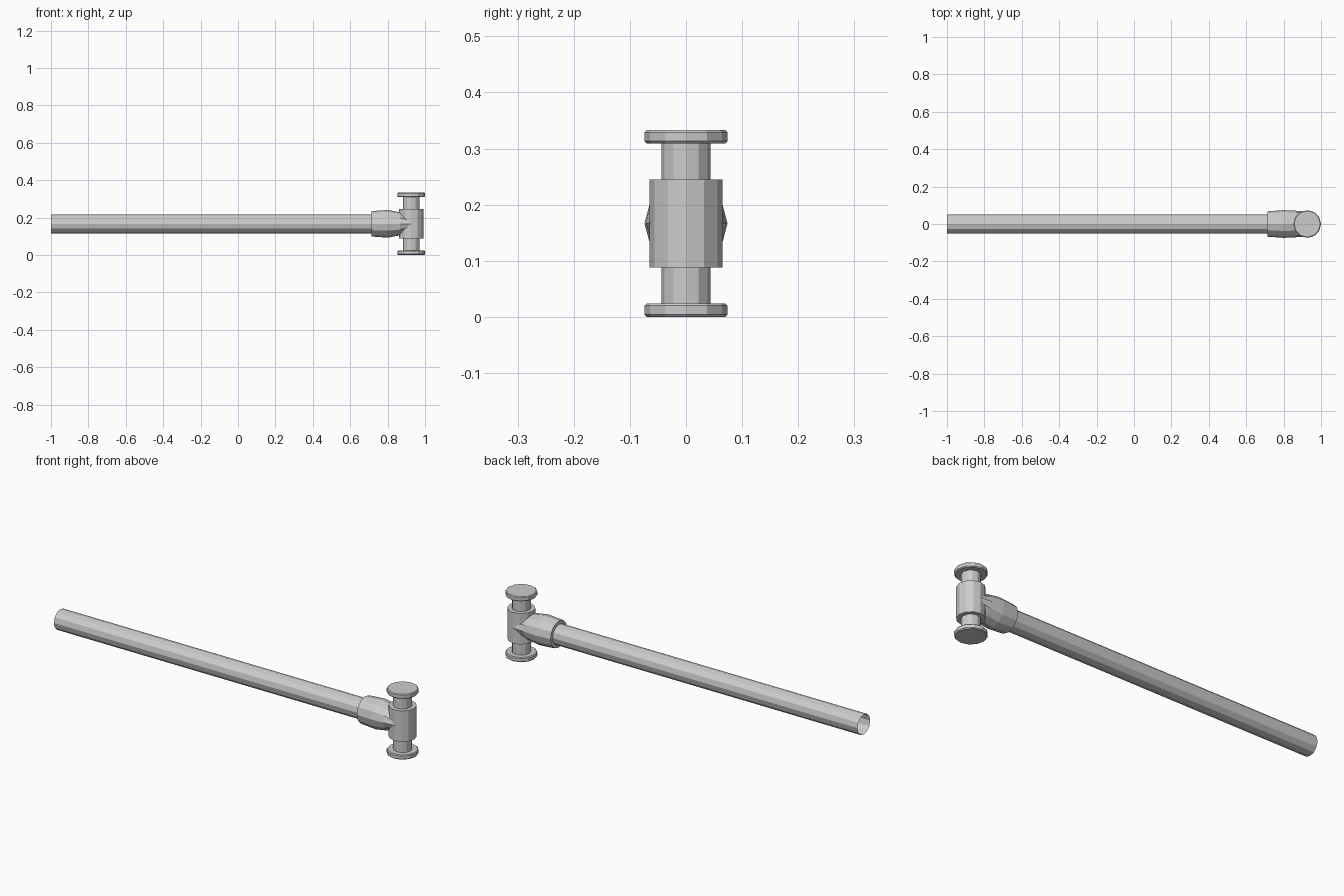
import bpy, bmesh, math

if "Cube" in bpy.data.objects:
    bpy.data.objects.remove(bpy.data.objects["Cube"])

SIDES = 12
HEAD_X, MID_Z = 0.926, 0.1665


def loft(name, rings, axis, cap_start=True, cap_end=True):
    """Skin 12-sided rings (position, radius_a, radius_b) along the x or z axis."""
    bm = bmesh.new()
    loops = []
    for pos, ra, rb in rings:
        loop = []
        for i in range(SIDES):
            t = 2 * math.pi * i / SIDES
            a, b = ra * math.cos(t), rb * math.sin(t)
            co = (pos, a, MID_Z + b) if axis == 'x' else (HEAD_X + a, b, pos)
            loop.append(bm.verts.new(co))
        loops.append(loop)
    for lo, hi in zip(loops, loops[1:]):
        for i in range(SIDES):
            j = (i + 1) % SIDES
            bm.faces.new((lo[i], lo[j], hi[j], hi[i]))
    if cap_start:
        bm.faces.new(loops[0][::-1])
    if cap_end:
        bm.faces.new(loops[-1])
    mesh = bpy.data.meshes.new(name)
    bm.to_mesh(mesh)
    bm.free()
    obj = bpy.data.objects.new(name, mesh)
    bpy.context.collection.objects.link(obj)
    return obj


def turned(profile):
    return [(p, r, r) for p, r in profile]


# Long handle tube, open at the far end
loft("handle", turned([(-1.0, 0.051), (0.74, 0.051)]), 'x', False, False)

# Barrel-shaped socket that pinches into the head
loft("socket", [(0.715, 0.068, 0.068), (0.80, 0.074, 0.074),
                (0.865, 0.071, 0.062), (0.928, 0.066, 0.028)], 'x')

# Central block of the hammer head
loft("head_core", turned([(0.088, 0.065), (0.245, 0.065)]), 'z')

# Necks and striking discs, mirrored above and below the core
neck = [(0.02, 0.044), (0.10, 0.044)]
disc = [(0.0, 0.070), (0.004, 0.074), (0.020, 0.074), (0.024, 0.070)]
for part, profile in (("neck", neck), ("striking_disc", disc)):
    loft("lower_" + part, turned(profile), 'z')
    flipped = [(2 * MID_Z - z, r) for z, r in reversed(profile)]
    loft("upper_" + part, turned(flipped), 'z')
